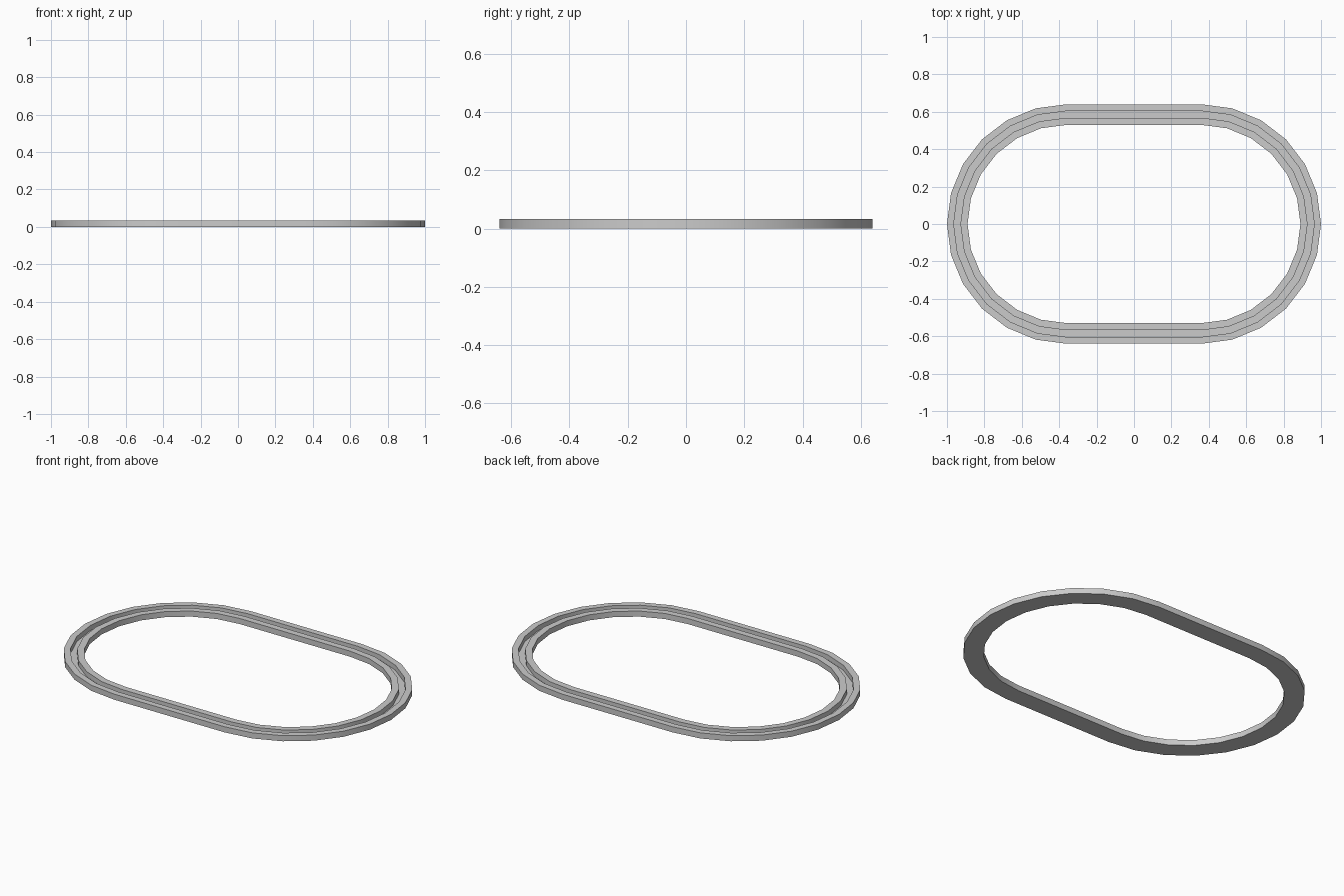
import bpy, bmesh, math

if "Cube" in bpy.data.objects:
    bpy.data.objects.remove(bpy.data.objects["Cube"])

HALF = 0.36      # half length of the straight sides (centres of the end arcs)
SEGS = 12        # segments per half-circle end
TOP, FLOOR = 0.033, 0.003

# U-shaped cross-section: (radius, height), outer wall - groove - inner wall
profile = [(0.64, 0), (0.64, TOP), (0.604, TOP), (0.604, FLOOR),
           (0.568, FLOOR), (0.568, TOP), (0.53, TOP), (0.53, 0)]

# Stadium path: arc centre and direction for each station
path = []
for cx, start in ((HALF, -90), (-HALF, 90)):
    for i in range(SEGS + 1):
        path.append((cx, math.radians(start + 180 * i / SEGS)))

# Sweep the section round the closed path
bm = bmesh.new()
rings = [[bm.verts.new((cx + r * math.cos(a), r * math.sin(a), z)) for r, z in profile]
         for cx, a in path]
n = len(profile)
for k, ring in enumerate(rings):
    nxt = rings[(k + 1) % len(rings)]
    for j in range(n):
        m = (j + 1) % n
        bm.faces.new((ring[j], nxt[j], nxt[m], ring[m]))
bmesh.ops.recalc_face_normals(bm, faces=bm.faces)

mesh = bpy.data.meshes.new("grooved_oval_track")
bm.to_mesh(mesh)
bm.free()
track = bpy.data.objects.new("grooved_oval_track", mesh)
bpy.context.collection.objects.link(track)

# Smooth round the bends, crisp at the section corners
bpy.context.view_layer.objects.active = track
track.select_set(True)
bpy.ops.object.shade_smooth_by_angle(angle=math.radians(30))
